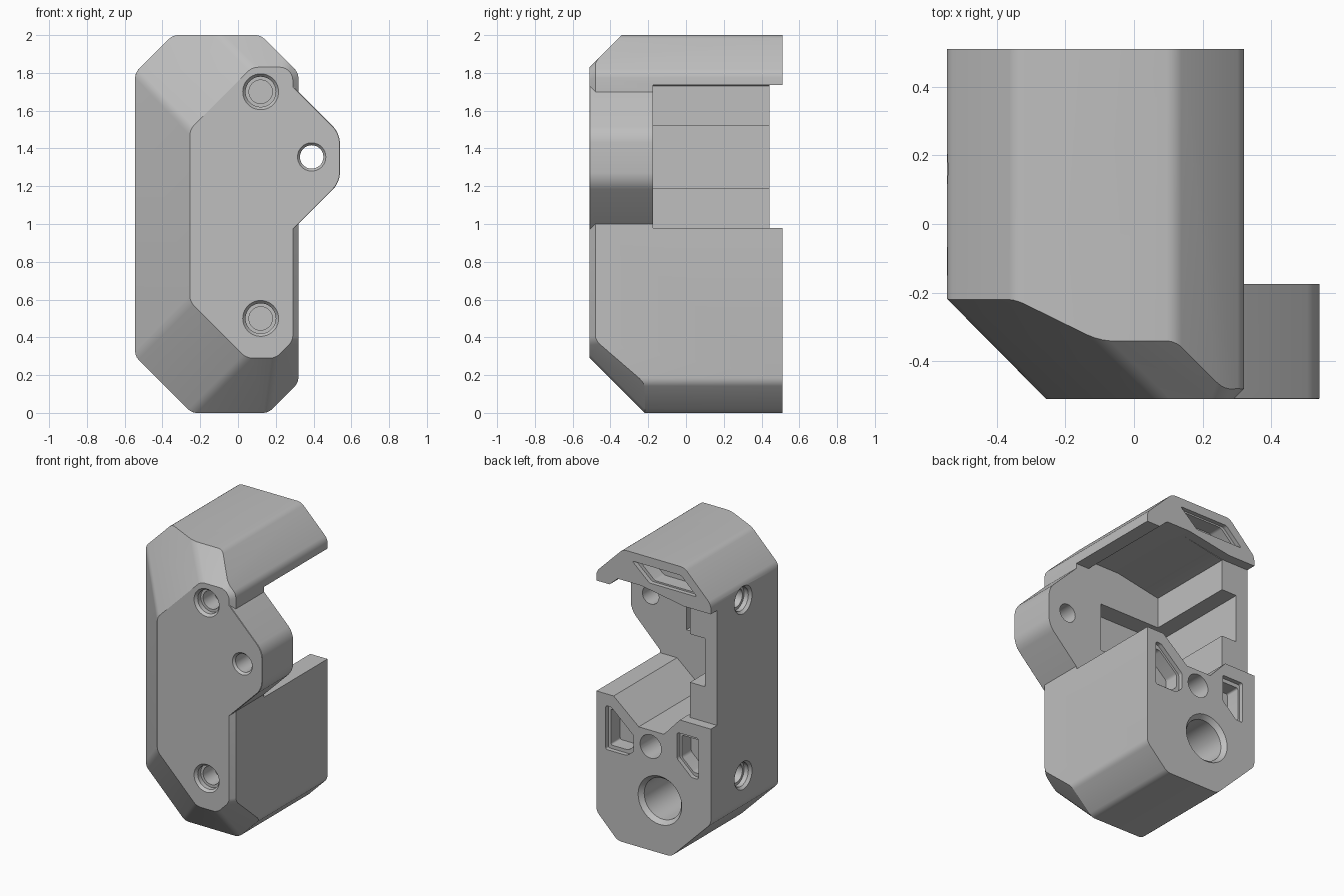
import bpy, bmesh, math
from mathutils import Vector, Matrix

cube = bpy.data.objects.get("Cube")
if cube:
    bpy.data.objects.remove(cube, do_unlink=True)

FRONT, BACK = -0.51, 0.51

grey = bpy.data.materials.new("plain grey")
grey.use_nodes = True
COLOR = (0.52, 0.52, 0.52, 1)
grey.diffuse_color = COLOR
grey.node_tree.nodes["Principled BSDF"].inputs["Base Color"].default_value = COLOR


def to_object(bm, name):
    bmesh.ops.recalc_face_normals(bm, faces=bm.faces)
    mesh = bpy.data.meshes.new(name)
    bm.to_mesh(mesh)
    bm.free()
    mesh.materials.append(grey)
    obj = bpy.data.objects.new(name, mesh)
    bpy.context.collection.objects.link(obj)
    return obj


def prism_mesh(points, y0, y1):
    """Extrude an x-z outline along y."""
    bm = bmesh.new()
    face = bm.faces.new([bm.verts.new((x, y0, z)) for x, z in points])
    ext = bmesh.ops.extrude_face_region(bm, geom=[face])["geom"]
    verts = [v for v in ext if isinstance(v, bmesh.types.BMVert)]
    bmesh.ops.translate(bm, verts=verts, vec=(0, y1 - y0, 0))
    bmesh.ops.recalc_face_normals(bm, faces=bm.faces)
    return bm


def round_edges(bm, edges, width, segments=4):
    bmesh.ops.bevel(bm, geom=edges, offset=width, segments=segments,
                    profile=0.5, affect='EDGES', clamp_overlap=True)


def lengthwise(bm):
    return [e for e in bm.edges if abs((e.verts[0].co - e.verts[1].co).normalized().y) > 0.999]


def prism(name, points, y0, y1, radius=0):
    bm = prism_mesh(points, y0, y1)
    if radius:
        round_edges(bm, lengthwise(bm), radius)
    return to_object(bm, name)


def bore(name, origin, direction, rings):
    """Stepped round cutter; rings are (radius, depth) pairs."""
    bm = bmesh.new()
    turn = Vector(direction).to_track_quat('Z', 'Y').to_matrix().to_4x4()
    place = Matrix.Translation(origin) @ turn
    loops = []
    for r, d in rings:
        loops.append([bm.verts.new(place @ Vector((r * math.cos(a), r * math.sin(a), d)))
                      for a in (i * math.tau / 40 for i in range(40))])
    for a, b in zip(loops, loops[1:]):
        for i in range(40):
            j = (i + 1) % 40
            bm.faces.new((a[i], a[j], b[j], b[i]))
    bm.faces.new(loops[0])
    bm.faces.new(loops[-1])
    return to_object(bm, name)


def combine(target, tool, operation):
    mod = target.modifiers.new(tool.name, 'BOOLEAN')
    mod.operation, mod.solver, mod.object = operation, 'EXACT', tool
    bpy.context.view_layer.objects.active = target
    bpy.ops.object.modifier_apply(modifier=mod.name)
    bpy.data.objects.remove(tool, do_unlink=True)


# Main housing: eight-sided block
bm = prism_mesh([(-0.545, 0.3), (-0.545, 1.8), (-0.345, 2), (0.12, 2),
                 (0.32, 1.8), (0.32, 0.16), (0.16, 0), (-0.245, 0)], FRONT, BACK)

# Front chamfers: side direction, reach at y0, reach at the front, y0
chamfers = [((-1, 0), 0.545, 0.255, -0.22), ((-1, 1), 2.345, 1.755, -0.22),
            ((0, 1), 2.0, 1.83, -0.34), ((1, 1), 2.12, 2.08, -0.48),
            ((1, 0), 0.32, 0.29, -0.48), ((1, -1), 0.16, -0.09, -0.22),
            ((0, -1), 0, -0.29, -0.22), ((-1, -1), 0.245, -0.335, -0.22)]
for (nx, nz), outer, inner, y0 in chamfers:
    side = Vector((nx, 0, nz))
    normal = side * (y0 - FRONT) - Vector((0, outer - inner, 0))
    point = side * (outer / side.length_squared) + Vector((0, y0, 0))
    geom = bm.verts[:] + bm.edges[:] + bm.faces[:]
    bmesh.ops.bisect_plane(bm, geom=geom, plane_co=point, plane_no=normal, clear_outer=True)
    bmesh.ops.holes_fill(bm, edges=[e for e in bm.edges if e.is_boundary])
bmesh.ops.remove_doubles(bm, verts=bm.verts, dist=0.0005)
bmesh.ops.recalc_face_normals(bm, faces=bm.faces)
bm.normal_update()
soft = [e for e in bm.edges if len(e.link_faces) == 2
        and all(-0.95 < f.normal.y < -0.1 for f in e.link_faces)]
round_edges(bm, list(set(soft + lengthwise(bm))), 0.025, 3)
housing = to_object(bm, "housing")

# Mounting ear with a chamfered front rim
bm = prism_mesh([(0.2, 1.82), (0.54, 1.48), (0.54, 1.22), (0.2, 0.88)], FRONT, -0.165)
round_edges(bm, lengthwise(bm), 0.05)
rim = [e for e in bm.edges if all(abs(v.co.y - FRONT) < 1e-4 for v in e.verts)
       and max(v.co.x for v in e.verts) > 0.26]
round_edges(bm, rim, 0.025, 1)
combine(housing, to_object(bm, "ear"), 'UNION')

# Side cavity with its trough floor and hollow ceiling
floor = [(0.9, 0.98), (0.19, 0.98), (0.0, 0.82), (-0.19, 0.82), (-0.31, 0.95)]
ceiling = [(-0.02, 1.79), (0.16, 1.79), (0.22, 1.735), (0.9, 1.735)]
combine(housing, prism("cavity", floor + [(-0.34, 0.95), (-0.34, 1.73)] + ceiling,
                       -0.175, 0.6), 'DIFFERENCE')
combine(housing, prism("rear_opening", floor + [(-0.8, 0.95), (-0.8, 1.735), (-0.34, 1.735)]
                       + ceiling, 0.443, 0.6), 'DIFFERENCE')
combine(housing, prism("inner_recess", [(-0.455, 1.19), (0.12, 1.19), (0.12, 1.52),
                                        (-0.455, 1.52)], -0.3, 0.6), 'DIFFERENCE')

# Rear pockets, each with a stepped rim
pockets = {
    "cap_pocket": [(0.05, 1.94), (-0.32, 1.94), (-0.44, 1.825), (-0.08, 1.825)],
    "left_pocket": [(0.25, 0.9), (0.21, 0.9), (0.04, 0.75), (0.04, 0.64), (0.09, 0.6),
                    (0.25, 0.6)],
    "right_pocket": [(-0.29, 0.86), (-0.45, 0.86), (-0.45, 0.58), (-0.4, 0.58), (-0.29, 0.68)],
}
for name, outline in pockets.items():
    cx = sum(p[0] for p in outline) / len(outline)
    cz = sum(p[1] for p in outline) / len(outline)
    inner = [(cx + (x - cx) * 0.82, cz + (z - cz) * 0.82) for x, z in outline]
    combine(housing, prism(name, outline, 0.48, 0.6, 0.012), 'DIFFERENCE')
    combine(housing, prism(name, inner, 0.38, 0.6, 0.012), 'DIFFERENCE')

# Screw holes, front and side
screw = [(0.095, -0.05), (0.095, 0), (0.08, 0.018), (0.08, 0.05), (0.062, 0.05), (0.062, 0.17)]
for z in (0.5, 1.7):
    combine(housing, bore("front_screw", (0.12, FRONT, z), (0, 1, 0), screw), 'DIFFERENCE')
    combine(housing, bore("side_screw", (-0.545, 0.16, z), (1, 0, 0), screw), 'DIFFERENCE')

# Through hole in the ear, and the two rear bores
combine(housing, bore("ear_hole", (0.39, FRONT, 1.355), (0, 1, 0),
                      [(0.075, -0.05), (0.075, 0), (0.062, 0.015), (0.062, 0.5)]), 'DIFFERENCE')
combine(housing, bore("large_bore", (-0.16, BACK, 0.36), (0, -1, 0),
                      [(0.165, -0.05), (0.165, 0), (0.14, 0.03), (0.14, 0.7)]), 'DIFFERENCE')
combine(housing, bore("small_bore", (-0.09, BACK, 0.71), (0, -1, 0),
                      [(0.08, -0.05), (0.08, 0.5)]), 'DIFFERENCE')

# Smooth shading with crisp edges
bpy.ops.object.select_all(action='DESELECT')
housing.select_set(True)
bpy.context.view_layer.objects.active = housing
bpy.ops.object.shade_smooth_by_angle(angle=math.radians(25))
